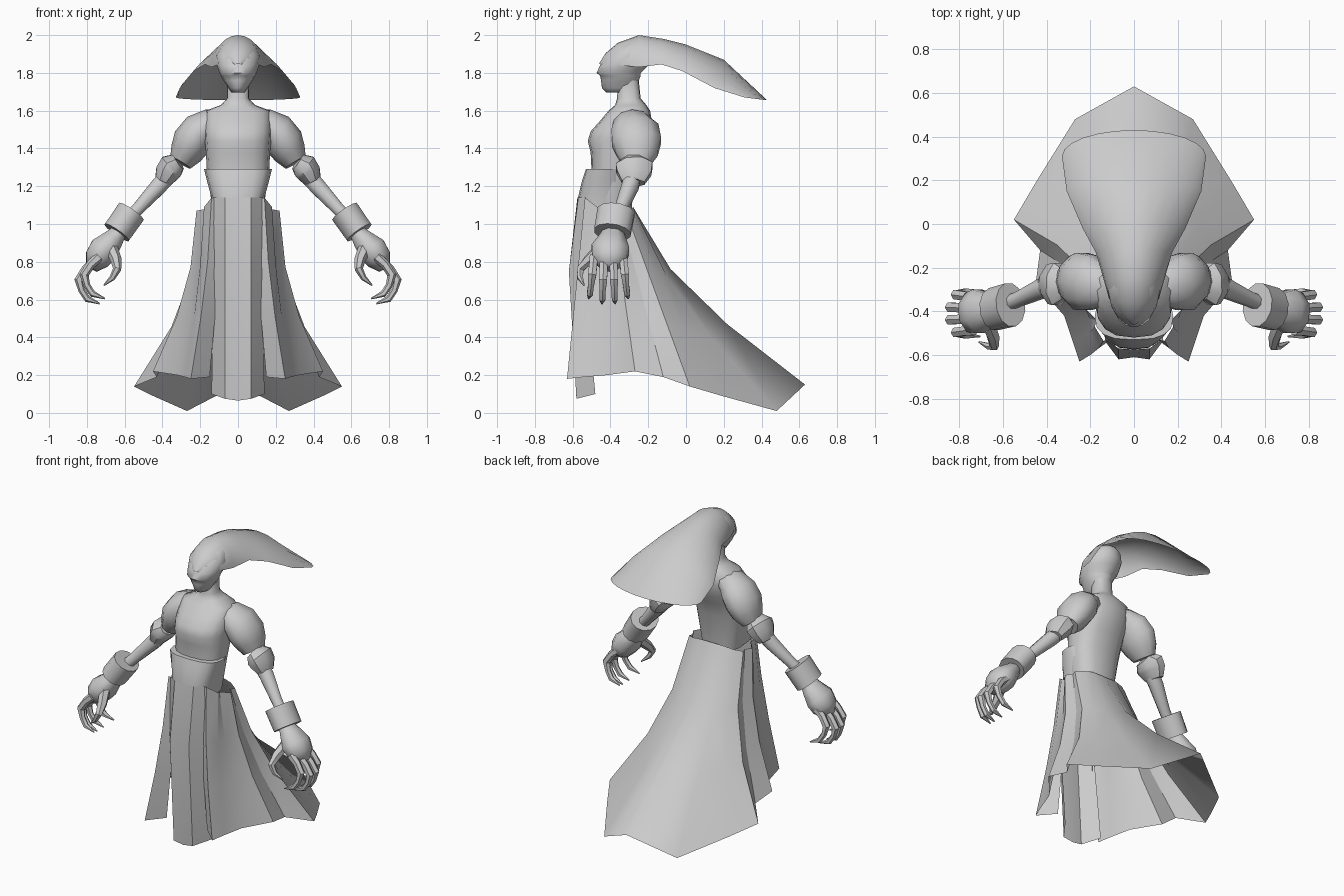
import bpy, bmesh, math
from mathutils import Vector

cube = bpy.data.objects.get("Cube")
if cube:
    bpy.data.objects.remove(cube, do_unlink=True)

# One plain material for the whole figure
GREY = (0.6, 0.6, 0.6, 1.0)
grey = bpy.data.materials.new("plain grey")
grey.use_nodes = True
grey.diffuse_color = GREY
grey.node_tree.nodes["Principled BSDF"].inputs["Base Color"].default_value = GREY


def loft(name, rows, closed=True, mirror=False, angle=35):
    """Skin equal-length rows of points; closed rows are capped rings."""
    bm = bmesh.new()
    grid = [[bm.verts.new(point) for point in row] for row in rows]
    count = len(grid[0])
    for lower, upper in zip(grid, grid[1:]):
        for i in range(count if closed else count - 1):
            j = (i + 1) % count
            bm.faces.new((lower[i], lower[j], upper[j], upper[i]))
    if closed:
        bm.faces.new(list(reversed(grid[0])))
        bm.faces.new(grid[-1])
    bmesh.ops.recalc_face_normals(bm, faces=bm.faces[:])
    mesh = bpy.data.meshes.new(name)
    bm.to_mesh(mesh)
    bm.free()
    mesh.materials.append(grey)
    obj = bpy.data.objects.new(name, mesh)
    bpy.context.collection.objects.link(obj)
    if mirror:
        mod = obj.modifiers.new("both sides", 'MIRROR')
        mod.use_clip = True
    bpy.ops.object.select_all(action='DESELECT')
    obj.select_set(True)
    bpy.context.view_layer.objects.active = obj
    bpy.ops.object.shade_smooth_by_angle(angle=math.radians(angle))
    return obj


def body(name, sections, sides=16, power=1.0, **options):
    """Stack of upright sections: height, front y, back y, half width."""
    def soft(value):
        return math.copysign(abs(value) ** power, value)
    rows = []
    for z, front, back, half in sections:
        middle, depth = (front + back) / 2, (back - front) / 2
        turns = [math.tau * i / sides for i in range(sides)]
        rows.append([(half * soft(math.cos(a)), middle + depth * soft(math.sin(a)), z)
                     for a in turns])
    return loft(name, rows, **options)


def limb(name, path, sides=8, depth=1.0, **options):
    """Mirrored tube through points (x, y, z, radius), stretched in y by depth."""
    points = [Vector(p[:3]) for p in path]
    rows = []
    for i, centre in enumerate(points):
        axis = (points[min(i + 1, len(points) - 1)] - points[max(i - 1, 0)]).normalized()
        across = Vector((0, 1, 0))
        across = (across - axis * across.dot(axis)).normalized()
        other = axis.cross(across)
        radius = path[i][3]
        turns = [math.tau * (k + 0.5) / sides for k in range(sides)]
        rows.append([centre + across * math.cos(a) * radius * depth
                     + other * math.sin(a) * radius for a in turns])
    return loft(name, rows, mirror=True, **options)


# Torso, neck and corset
body("bodice_and_neck", [
    (1.05, -.50, -.29, .13), (1.28, -.50, -.27, .165), (1.38, -.505, -.23, .17),
    (1.44, -.52, -.2, .175), (1.49, -.505, -.185, .178), (1.54, -.46, -.18, .178),
    (1.60, -.41, -.19, .17), (1.63, -.375, -.21, .09), (1.665, -.365, -.24, .058),
    (1.76, -.36, -.25, .06)], power=.8, angle=60)
body("corset", [
    (1.06, -.575, -.3, .135), (1.14, -.572, -.3, .14),
    (1.23, -.55, -.31, .165), (1.29, -.53, -.32, .18)], power=.75)

# Head, running back into the headdress
body("head", [
    (1.695, -.42, -.27, .035), (1.72, -.445, -.25, .05), (1.76, -.45, -.25, .078),
    (1.785, -.455, -.24, .09), (1.80, -.473, -.24, .098), (1.84, -.455, -.2, .112),
    (1.89, -.43, -.18, .118), (1.94, -.37, -.18, .095), (1.97, -.31, -.2, .06)], angle=70)

# Sweeping headdress: centre y, top z, edge y, edge x, edge z, pinch of the arch
headdress = [
    (-.46, 1.85, -.45, .015, 1.845, 1), (-.425, 1.905, -.40, .075, 1.85, 1),
    (-.36, 1.96, -.34, .115, 1.84, 1), (-.25, 2.0, -.25, .14, 1.83, 1.1),
    (-.12, 1.98, -.13, .175, 1.845, 1.6), (0, 1.95, -.02, .235, 1.81, 1.9),
    (.2, 1.87, .15, .308, 1.72, 1.6), (.43, 1.655, .31, .33, 1.67, 1)]
arc = [math.pi * (i / 12 - .5) for i in range(13)]
loft("headdress", [[(ex * math.sin(a), ey + (cy - ey) * math.cos(a),
                     ez + (tz - ez) * abs(math.cos(a)) ** pinch) for a in arc]
                   for cy, tz, ey, ex, ez, pinch in headdress], closed=False, angle=60)

# Pleated overskirt, centre back round to the open front:
# top x y z, hem x y z, flare sideways, flare backwards
pleats = [
    (0, -.28, 1.09, 0, .63, .15, 1, 1.45),
    (.09, -.28, 1.09, .27, .48, .01, 1.4, 1.35),
    (.15, -.29, 1.08, .45, .19, .09, 1.7, 1.2),
    (.2, -.32, 1.07, .55, .02, .14, 2, 1),
    (.19, -.35, 1.07, .43, -.12, .19, 1.7, 1),
    (.22, -.39, 1.07, .45, -.27, .22, 1.9, 1),
    (.17, -.44, 1.08, .32, -.42, .2, 1.4, 1),
    (.18, -.47, 1.09, .28, -.54, .19, 1.5, 1),
    (.14, -.535, 1.14, .25, -.63, .18, 1.6, 1),
    (.11, -.53, 1.13, .15, -.54, .19, 3, 1)]
rows = []
for t in (0, .35, .66, 1):
    rows.append([(tx + (hx - tx) * t ** wide, ty + (hy - ty) * t ** back, tz + (hz - tz) * t)
                 for tx, ty, tz, hx, hy, hz, wide, back in pleats])
loft("overskirt", rows, closed=False, mirror=True, angle=25)

# Front panel hanging between the open edges
loft("front_panel", [
    [(0, -.575, 1.14), (.07, -.57, 1.14), (.13, -.53, 1.14)],
    [(0, -.61, .75), (.07, -.62, .75), (.13, -.54, .75)],
    [(0, -.58, .065), (.07, -.58, .075), (.14, -.48, .1)]], closed=False, mirror=True, angle=25)

# Arms
limb("puff_sleeve", [
    (.07, -.29, 1.555, .055), (.14, -.285, 1.535, .078), (.2, -.27, 1.495, .1),
    (.245, -.262, 1.435, .104), (.275, -.26, 1.375, .088), (.305, -.265, 1.325, .062)],
     sides=10, depth=1.32, angle=50)
limb("elbow_cuff", [
    (.315, -.28, 1.33, .05), (.352, -.275, 1.305, .075),
    (.375, -.275, 1.27, .07), (.4, -.28, 1.22, .046)], depth=1.4, angle=45)
limb("forearm", [(.36, -.28, 1.27, .05), (.42, -.295, 1.2, .048),
                 (.53, -.345, 1.08, .036), (.61, -.375, 1.0, .036)], angle=60)
limb("bracelet", [(.565, -.37, 1.065, .082), (.642, -.39, .955, .08)],
     sides=12, depth=1.25, angle=40)

# Hands with hooked, clawed fingers
limb("palm", [(.62, -.385, .97, .04), (.66, -.39, .92, .06), (.71, -.4, .865, .083),
              (.745, -.405, .815, .075), (.775, -.41, .765, .035)], depth=1.3, angle=60)
bend = [(.75, .81, .028), (.795, .77, .024), (.83, .715, .025),
        (.815, .66, .018), (.785, .615, .018), (.72, .59, .004)]
names = ("index", "middle", "ring", "little")
for i, name in enumerate(names):
    out = .012 if name in ("middle", "ring") else -.015
    spread = 1.5 - i
    limb(name + "_finger", [(x + out, -.41 - spread * (.05 + .004 * k), z - out, r)
                            for k, (x, z, r) in enumerate(bend)], sides=6)
limb("thumb", [(.67, -.45, .87, .034), (.645, -.515, .81, .03), (.64, -.56, .76, .022),
               (.665, -.56, .715, .016), (.71, -.54, .675, .004)], sides=6)
